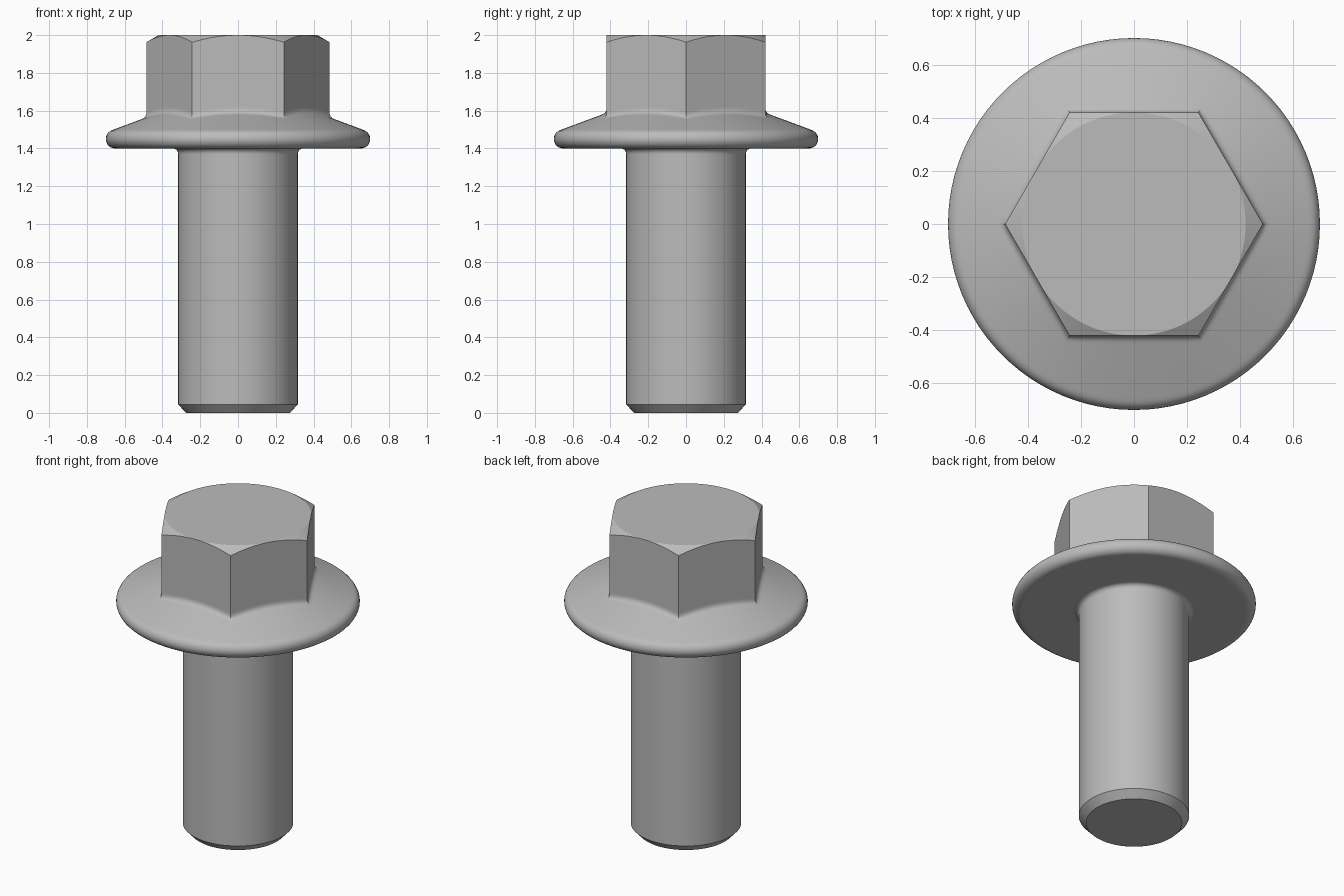
import bpy
import bmesh
from math import sin, cos, tan, pi, radians

SEGS = 96
FLAT = 0.42            # half width across the hexagon flats
TOP = 2.0
SHANK_R = 0.317
RIM_R, RIM_X, RIM_Z = 0.05, 0.65, 1.45
SLOPE = 0.37           # fall of the flange per unit of radius

if "Cube" in bpy.data.objects:
    bpy.data.objects.remove(bpy.data.objects["Cube"], do_unlink=True)

steel = bpy.data.materials.new("steel_grey")
steel.use_nodes = True
GREY = (0.5, 0.5, 0.5, 1)
steel.diffuse_color = GREY
steel.node_tree.nodes["Principled BSDF"].inputs["Base Color"].default_value = GREY


def loft(name, rings, cap_start, cap_end):
    """Skin a stack of rings; each ring maps an angle to (radius, height)."""
    bm = bmesh.new()
    loops = []
    for ring in rings:
        loop = []
        for i in range(SEGS):
            a = 2 * pi * i / SEGS
            r, z = ring(a)
            loop.append(bm.verts.new((r * cos(a), r * sin(a), z)))
        loops.append(loop)
    for low, high in zip(loops, loops[1:]):
        for i in range(SEGS):
            j = (i + 1) % SEGS
            bm.faces.new((low[i], low[j], high[j], high[i]))
    if cap_start:
        bm.faces.new(loops[0][::-1])
    if cap_end:
        bm.faces.new(loops[-1])
    bmesh.ops.remove_doubles(bm, verts=bm.verts, dist=0.0002)
    mesh = bpy.data.meshes.new(name)
    bm.to_mesh(mesh)
    bm.free()
    mesh.materials.append(steel)
    ob = bpy.data.objects.new(name, mesh)
    bpy.context.collection.objects.link(ob)
    bpy.ops.object.select_all(action="DESELECT")
    ob.select_set(True)
    bpy.context.view_layer.objects.active = ob
    bpy.ops.object.shade_smooth_by_angle(angle=radians(25))
    return ob


def circle(r, z):
    return lambda a: (r, z)


def hex_r(a):
    return FLAT / cos(a % (pi / 3) - pi / 6)


def cone_z(r):
    return 1.497 - (r - 0.6675) * SLOPE


def hex_fillet(t, width=0.025, height=0.028):
    """Ring of the blend from flange (t=0) to hexagon wall (t=1)."""
    def ring(a):
        h = hex_r(a)
        r = h + width * (1 - t) ** 2
        return r, cone_z(r) + height * t ** 2
    return ring


# Shank: chamfered tip, straight body, small fillet under the flange
fillet = 0.028
shank = [circle(0.275, 0), circle(SHANK_R, 0.045), circle(SHANK_R, 1.365)]
for i in range(7):
    b = pi / 2 * i / 6
    shank.append(circle(SHANK_R + fillet * (1 - cos(b)),
                        1.4 - fillet + fillet * sin(b)))
loft("shank", shank, True, False)

# Flange: flat underside, rounded rim, sloping top
head = [circle(SHANK_R + fillet, 1.4), circle(RIM_X - 0.01, 1.4)]
for i in range(13):
    b = radians(-90 + 159.7 * i / 12)
    head.append(circle(RIM_X + RIM_R * cos(b), RIM_Z + RIM_R * sin(b)))
head.append(circle(0.655, cone_z(0.655)))
head.append(lambda a: (hex_r(a) + 0.032, cone_z(hex_r(a) + 0.032)))

# Hexagon: blended foot, flat walls, chamfered crown
head += [hex_fillet(i / 6) for i in range(7)]
head.append(lambda a: (hex_r(a), cone_z(hex_r(a)) + 0.034))
head.append(lambda a: (hex_r(a), TOP - (hex_r(a) - FLAT) * tan(pi / 6)))
head.append(circle(FLAT, TOP))
loft("flanged_hex_head", head, False, True)
